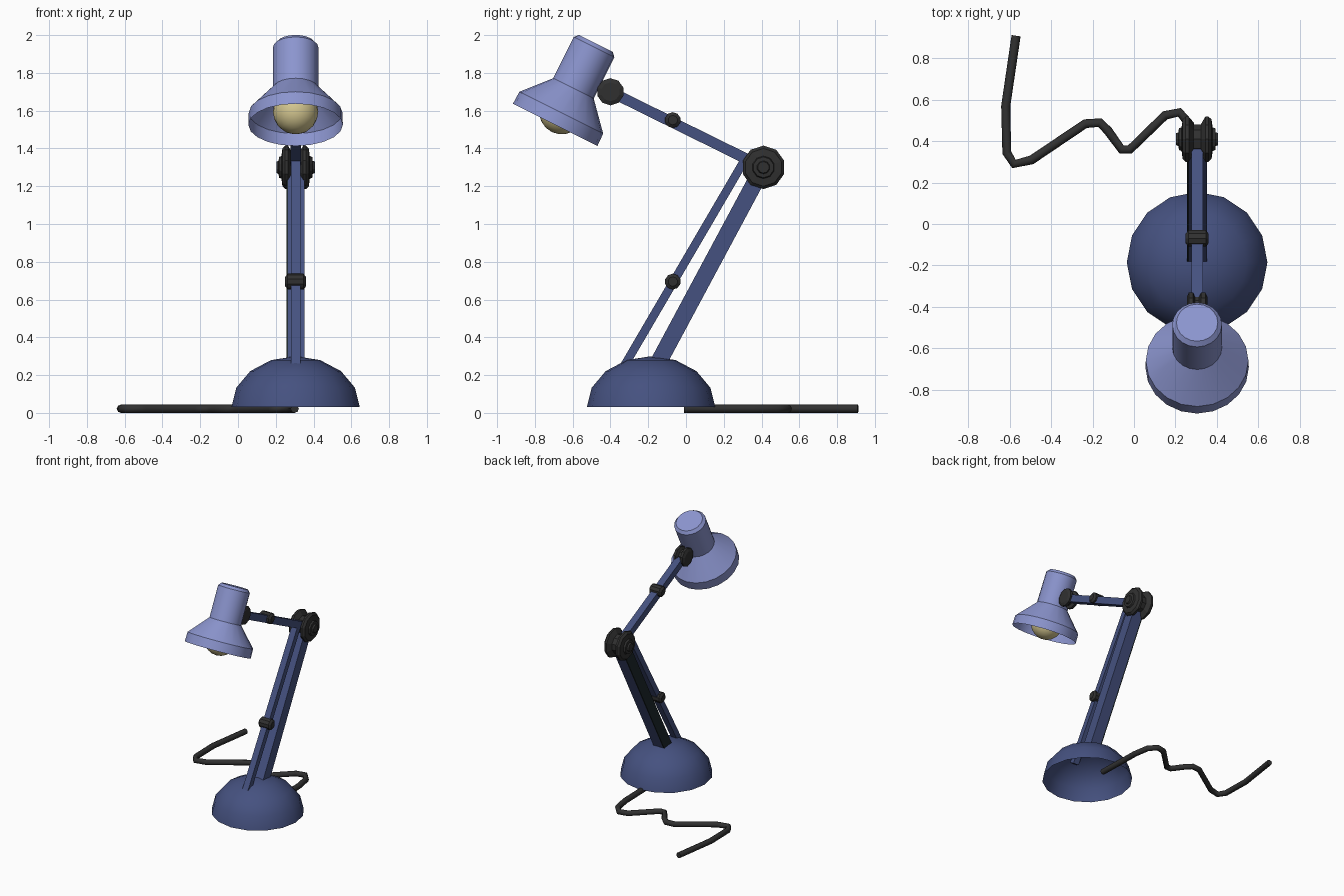
import bpy, bmesh, math
from mathutils import Matrix, Vector

if "Cube" in bpy.data.objects:
    bpy.data.objects.remove(bpy.data.objects["Cube"])

X = 0.305  # centre plane of the lamp


def material(name, rgb):
    m = bpy.data.materials.new(name)
    m.diffuse_color = (*rgb, 1)
    m.use_nodes = True
    m.node_tree.nodes["Principled BSDF"].inputs["Base Color"].default_value = m.diffuse_color
    return m


navy = material("navy_blue", (0.06, 0.083, 0.215))
lilac = material("lilac_blue", (0.26, 0.30, 0.62))
black = material("black_rubber", (0.03, 0.03, 0.03))
dark = material("dark_metal", (0.012, 0.02, 0.024))
cream = material("bulb_cream", (0.66, 0.57, 0.28))


def finish(bm, name, mat, smooth=True):
    bmesh.ops.recalc_face_normals(bm, faces=bm.faces[:])
    me = bpy.data.meshes.new(name)
    bm.to_mesh(me)
    bm.free()
    me.materials.append(mat)
    ob = bpy.data.objects.new(name, me)
    bpy.context.collection.objects.link(ob)
    if smooth:
        bpy.ops.object.select_all(action='DESELECT')
        ob.select_set(True)
        bpy.context.view_layer.objects.active = ob
        bpy.ops.object.shade_smooth_by_angle(angle=math.radians(32))
    return ob


def lathe(name, profile, n, origin, axis, mat, turn=0.0, smooth=True):
    """Revolve (radius, height) points around an axis through origin."""
    w = Vector(axis).normalized()
    u = Vector((0, 1, 0)) if abs(w.x) > 0.9 else Vector((1, 0, 0))
    v = w.cross(u)
    bm = bmesh.new()
    rings = []
    for r, h in profile:
        c = Vector(origin) + w * h
        if r == 0:
            rings.append([bm.verts.new(c)] * n)
            continue
        rings.append([bm.verts.new(c + r * (u * math.cos(a) + v * math.sin(a)))
                      for a in (turn + 2 * math.pi * i / n for i in range(n))])
    for a, b in zip(rings, rings[1:]):
        for i in range(n):
            j = (i + 1) % n
            quad = list(dict.fromkeys((a[i], a[j], b[j], b[i])))
            bm.faces.new(quad)
    return finish(bm, name, mat, smooth)


def bar(name, p, q, x0, x1, width, mat):
    """Rectangular bar between two (y, z) points."""
    d = Vector((0, q[0] - p[0], q[1] - p[1]))
    bm = bmesh.new()
    bmesh.ops.create_cube(bm, size=1)
    mid = Vector(((x0 + x1) / 2, (p[0] + q[0]) / 2, (p[1] + q[1]) / 2))
    tilt = Matrix.Rotation(-math.atan2(d.y, d.z), 4, 'X')
    bm.transform(Matrix.Translation(mid) @ tilt
                 @ Matrix.Diagonal((x1 - x0, width, d.length, 1)))
    return finish(bm, name, mat, False)


def mirrored(half):
    """Mirror a half profile running from the outside to the middle."""
    return [(r, -h) for r, h in half] + [(r, h) for r, h in reversed(half)]


# Hollow domed base
dome = [(0.34 * math.cos(a), 0.27 * math.sin(a))
        for a in (math.radians(22.5 * i) for i in range(4))] + [(0, 0.27)]
lathe("base_dome", dome, 16, (X, -0.185, 0.03), (0, 0, 1), navy)

# Arms
bar("lower_arm", (-0.155, 0.25), (0.40, 1.285), 0.265, 0.352, 0.088, navy)
bar("lower_arm_left_plate", (-0.155, 0.25), (0.40, 1.285), 0.256, 0.265, 0.088, dark)
bar("lower_arm_rod", (-0.335, 0.235), (0.32, 1.355), 0.28, 0.33, 0.045, navy)
bar("upper_arm", (0.37, 1.32), (-0.38, 1.69), 0.277, 0.333, 0.056, navy)

# Elbow joint, a spool with stepped caps
elbow = mirrored([(0, 0.102), (0.03, 0.102), (0.035, 0.09), (0.055, 0.088),
                  (0.06, 0.075), (0.1, 0.07), (0.115, 0.055), (0.115, 0.04), (0.075, 0.018)])
lathe("elbow_joint", elbow, 10, (X, 0.41, 1.30), (1, 0, 0), black, math.pi / 10, False)

# Head joint
head = mirrored([(0, 0.05), (0.05, 0.05), (0.072, 0.04), (0.072, 0.02), (0.05, 0.01)])
lathe("head_joint", head, 10, (X, -0.40, 1.70), (1, 0, 0), black, math.pi / 10, False)

# Small pivot knobs on the rods
knob = mirrored([(0, 0.055), (0.025, 0.055), (0.042, 0.042), (0.042, 0.02)])
for label, z in (("lower", 0.695), ("upper", 1.55)):
    lathe(label + "_pivot_knob", knob, 10, (X, -0.07, z), (1, 0, 0), black, math.pi / 10, False)

# Shade and bulb share a tilted axis
rim = Vector((X, -0.6925, 1.525))
axis = Vector((0, 0.447, 0.894))
shade = [(0.25, 0), (0.248, 0.072), (0.12, 0.216), (0.12, 0.46), (0.1, 0.482), (0, 0.482)]
lathe("lamp_shade", shade, 20, rim, axis, lilac)
bulb = [(0.12 * math.sin(a), 0.078 - 0.12 * math.cos(a))
        for a in (math.pi * i / 10 for i in range(1, 10))]
lathe("light_bulb", [(0, -0.042)] + bulb + [(0, 0.198)], 20, rim, axis, cream)

# Power cord lying on the floor
path = [(-0.57, 0.91), (-0.62, 0.57), (-0.615, 0.345), (-0.58, 0.29), (-0.495, 0.31),
        (-0.235, 0.485), (-0.165, 0.49), (-0.125, 0.45), (-0.06, 0.36), (-0.02, 0.36),
        (0.15, 0.525), (0.22, 0.54), (0.27, 0.48), (0.29, 0.36), (0.30, -0.01)]
cu = bpy.data.curves.new("power_cord", 'CURVE')
cu.dimensions = '3D'
cu.bevel_depth = 0.022
cu.bevel_resolution = 2
cu.use_fill_caps = True
sp = cu.splines.new('POLY')
sp.points.add(len(path) - 1)
for pt, (x, y) in zip(sp.points, path):
    pt.co = (x, y, 0.022, 1)
cu.materials.append(black)
bpy.context.collection.objects.link(bpy.data.objects.new("power_cord", cu))
